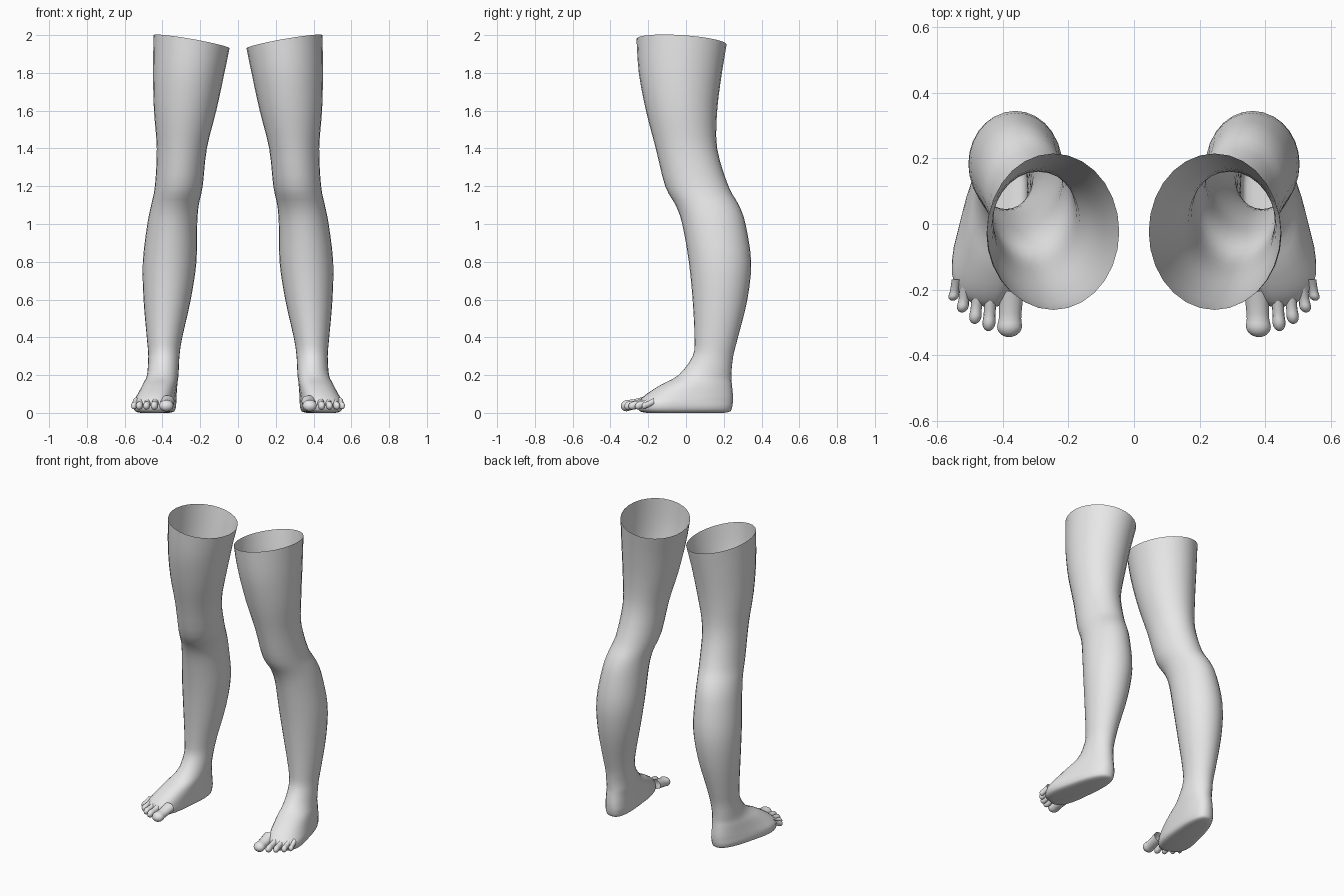
import bpy, bmesh, math
from mathutils import Vector

if "Cube" in bpy.data.objects:
    bpy.data.objects.remove(bpy.data.objects["Cube"])

SIDES = 28

skin = bpy.data.materials.new("plain_grey")
skin.diffuse_color = (0.8, 0.8, 0.8, 1)
skin.use_nodes = True
skin.node_tree.nodes["Principled BSDF"].inputs["Base Color"].default_value = skin.diffuse_color


def spline(rows, steps):
    """Catmull-Rom interpolation between rows of numbers."""
    out = []
    for i in range(len(rows) - 1):
        p0, p1 = rows[max(i - 1, 0)], rows[i]
        p2, p3 = rows[i + 1], rows[min(i + 2, len(rows) - 1)]
        for s in range(steps):
            t = s / steps
            out.append([0.5 * (2 * b + (c - a) * t + (2 * a - 5 * b + 4 * c - d) * t * t
                               + (3 * b - a - 3 * c + d) * t ** 3)
                        for a, b, c, d in zip(p0, p1, p2, p3)])
    out.append(list(rows[-1]))
    return out


def loft(name, rings):
    """Skin closed rings, leave the first open and cap the last, then mirror."""
    bm = bmesh.new()
    loops = [[bm.verts.new(p) for p in ring] for ring in rings]
    n = len(loops[0])
    for a, b in zip(loops, loops[1:]):
        for i in range(n):
            j = (i + 1) % n
            bm.faces.new((a[i], a[j], b[j], b[i]))
    bm.faces.new(loops[-1])
    bmesh.ops.recalc_face_normals(bm, faces=bm.faces)
    mesh = bpy.data.meshes.new(name)
    bm.to_mesh(mesh)
    bm.free()
    mesh.materials.append(skin)
    obj = bpy.data.objects.new(name, mesh)
    bpy.context.collection.objects.link(obj)
    obj.modifiers.new("other_side", 'MIRROR').use_axis[0] = True
    for p in mesh.polygons:
        p.use_smooth = True
    return obj


def power(c, n):
    return math.copysign(abs(c) ** (2 / n), c)


def leg_ring(z, xi, xo, yf, yb):
    """Horizontal slice, round in the leg and blending to a splayed, squarer foot."""
    foot = min(1, max(0, (0.22 - z) / 0.16))
    rim = max(0, (z - 1.8) / 0.165)              # tilted cut at the thigh
    n = 2 + 0.7 * foot
    ring = []
    for k in range(SIDES):
        a = math.tau * k / SIDES
        u, v = power(math.cos(a), n), power(math.sin(a), n)
        x = (xi + xo) / 2 + u * (xo - xi) / 2 * (1 - 0.18 * foot * v) - 0.04 * foot * v
        y = (yf + yb) / 2 + v * (yb - yf) / 2 + 0.037 * foot * u * max(0, -v)
        ring.append(Vector((x, y, z + rim * (0.035 * u - 0.015 * v))))
    return ring


# Leg and foot slices: height, inner x, outer x, front y, back y
slices = [
    (1.965, .045, .447, -.262, .215),
    (1.80, .072, .45, -.250, .190),
    (1.60, .115, .445, -.212, .165),
    (1.40, .165, .43, -.160, .165),
    (1.20, .187, .44, -.110, .225),
    (1.10, .208, .46, -.055, .280),
    (1.00, .216, .48, -.020, .315),
    (0.80, .220, .504, .015, .345),
    (0.60, .250, .50, .035, .325),
    (0.40, .295, .483, .045, .275),
    (0.30, .310, .475, .035, .250),
    (0.20, .315, .482, -.040, .240),
    (0.15, .322, .50, -.130, .243),
    (0.10, .328, .517, -.205, .248),
    (0.06, .332, .53, -.242, .248),
    (0.03, .334, .532, -.248, .244),
    (0.008, .345, .52, -.235, .234),
    (0.0, .375, .49, -.200, .200),
]
loft("leg", [leg_ring(*s) for s in spline(slices, 3)])

# Toes: root x, root y, tip x, tip y, half width, half height
toes = {
    "big_toe": (.374, -.205, .381, -.345, .038, .031),
    "second_toe": (.436, -.205, .444, -.327, .020, .024),
    "third_toe": (.475, -.195, .486, -.305, .019, .022),
    "fourth_toe": (.512, -.185, .525, -.270, .018, .021),
    "little_toe": (.540, -.170, .553, -.234, .016, .019),
}
# Toe outline: distance along the toe, thickness
outline = [(0, 1.0), (.35, .92), (.6, .9), (.78, 1.0), (.9, .82), (.97, .48), (1, .12)]
for name, (rx, ry, tx, ty, w, h) in toes.items():
    rings = []
    for t, s in spline(outline, 2):
        cx, cy = rx + (tx - rx) * t, ry + (ty - ry) * t
        cz = 0.036 + 0.026 * (1 - t) ** 1.5      # knuckles arch down to the tip
        rings.append([Vector((cx + w * s * math.cos(math.tau * k / 14), cy,
                              cz + h * s * math.sin(math.tau * k / 14)))
                      for k in range(14)])
    loft(name, rings)
